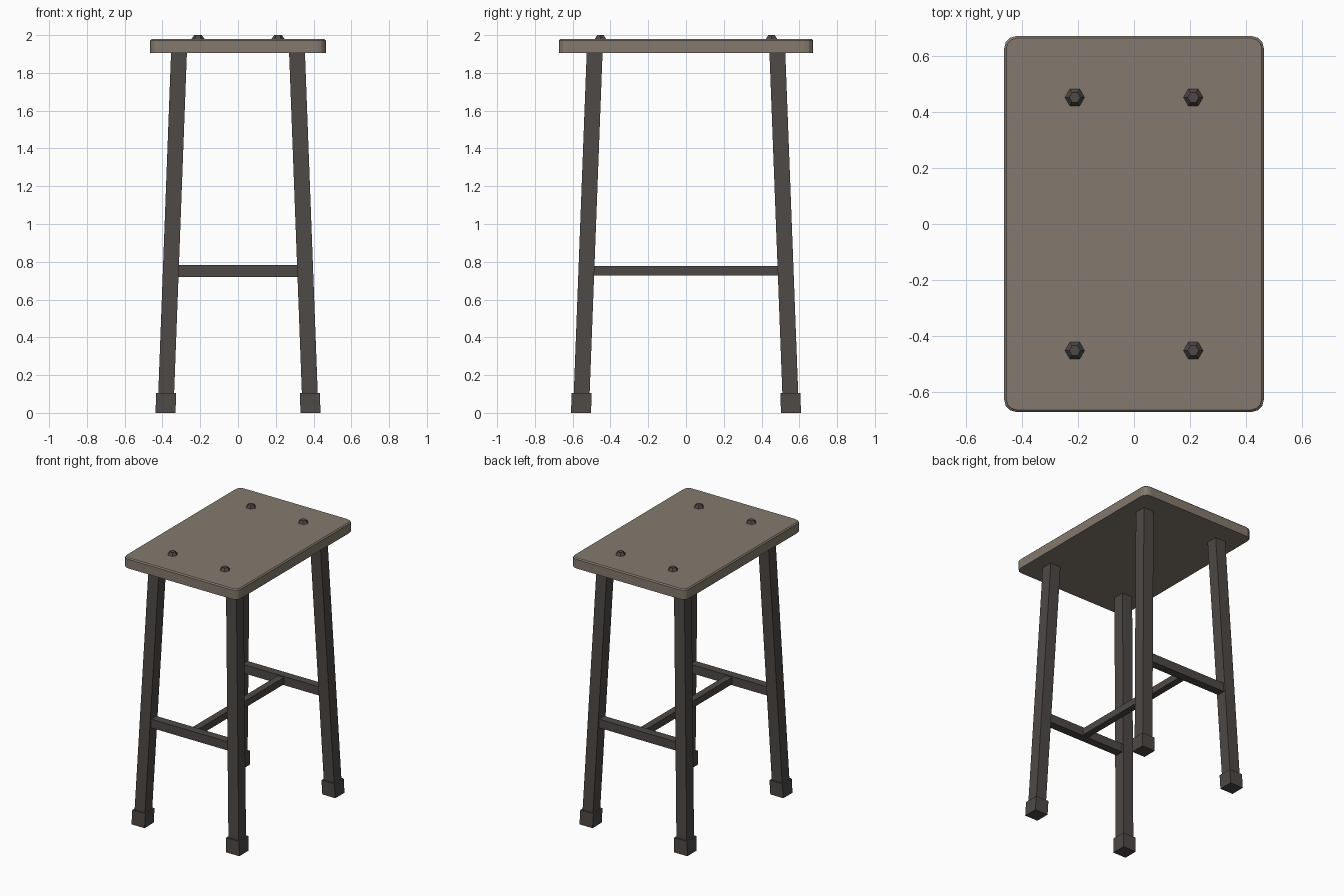
import bpy, bmesh
from math import radians

if "Cube" in bpy.data.objects:
    bpy.data.objects.remove(bpy.data.objects["Cube"])


def material(name, color):
    m = bpy.data.materials.new(name)
    m.diffuse_color = (*color, 1)
    m.use_nodes = True
    m.node_tree.nodes["Principled BSDF"].inputs["Base Color"].default_value = m.diffuse_color
    return m


wood = material("seat_wood", (0.23, 0.195, 0.155))
metal = material("dark_metal", (0.075, 0.066, 0.061))


def finish(name, bm, mat):
    bmesh.ops.recalc_face_normals(bm, faces=bm.faces)
    mesh = bpy.data.meshes.new(name)
    bm.to_mesh(mesh)
    bm.free()
    mesh.materials.append(mat)
    ob = bpy.data.objects.new(name, mesh)
    bpy.context.collection.objects.link(ob)
    return ob


def prism(name, bottom, top, size, mat):
    """Box with square size (sx, sy) sheared between two centre points."""
    bm = bmesh.new()
    rings = []
    for c in (bottom, top):
        rings.append([bm.verts.new((c[0] + i * size[0] / 2, c[1] + j * size[1] / 2, c[2]))
                      for i, j in ((-1, -1), (1, -1), (1, 1), (-1, 1))])
    lo, hi = rings
    bm.faces.new(lo[::-1])
    bm.faces.new(hi)
    for k in range(4):
        n = (k + 1) % 4
        bm.faces.new((lo[k], lo[n], hi[n], hi[k]))
    return finish(name, bm, mat)


# Seat: slab with rounded corners and a softened top edge along the long sides
bm = bmesh.new()
bmesh.ops.create_cube(bm, size=1)
for v in bm.verts:
    v.co = (v.co.x * 0.93, v.co.y * 1.346, 1.9415 + v.co.z * 0.075)
upright = [e for e in bm.edges if abs(e.verts[0].co.z - e.verts[1].co.z) > 0.01]
bmesh.ops.bevel(bm, geom=upright, offset=0.045, segments=3, profile=0.5, affect='EDGES')
for f in bm.faces:
    f.normal_update()
long_top = [e for e in bm.edges if all(v.co.z > 1.96 for v in e.verts)
            and all(abs(v.co.x) > 0.46 for v in e.verts)]
rim = [e for e in bm.edges if all(v.co.z > 1.96 for v in e.verts)]
bmesh.ops.bevel(bm, geom=rim, offset=0.008, segments=1, affect='EDGES')
finish("seat", bm, wood)


# Splayed leg centre at a given height
def leg_center(sx, sy, z):
    return (sx * (0.384 - 0.0375 * z), sy * (0.556 - 0.0379 * z), z)


for sy, row in ((-1, "front"), (1, "back")):
    for sx, side in ((-1, "left"), (1, "right")):
        # Leg and its wider foot
        prism(f"{row}_{side}_leg", leg_center(sx, sy, 0.02), leg_center(sx, sy, 1.91),
              (0.084, 0.084), metal)
        prism(f"{row}_{side}_foot", leg_center(sx, sy, 0), leg_center(sx, sy, 0.105),
              (0.106, 0.106), metal)
        # Hexagonal domed bolt head
        bm = bmesh.new()
        bmesh.ops.create_cone(bm, cap_ends=True, segments=6, radius1=0.038,
                              radius2=0.02, depth=0.025)
        for v in bm.verts:
            v.co.x, v.co.y = v.co.y, v.co.x
        bmesh.ops.translate(bm, vec=(sx * 0.212, sy * 0.453, 1.9875), verts=bm.verts)
        finish(f"{row}_{side}_bolt", bm, metal)
    # Cross rail between the two legs of this row
    y = leg_center(1, sy, 0.752)[1]
    prism(f"{row}_rail", (0, y, 0.72), (0, y, 0.784), (0.69, 0.06), metal)

# Centre stretcher joining the rails
prism("centre_stretcher", (0, 0, 0.727), (0, 0, 0.777), (0.05, 1.04), metal)
